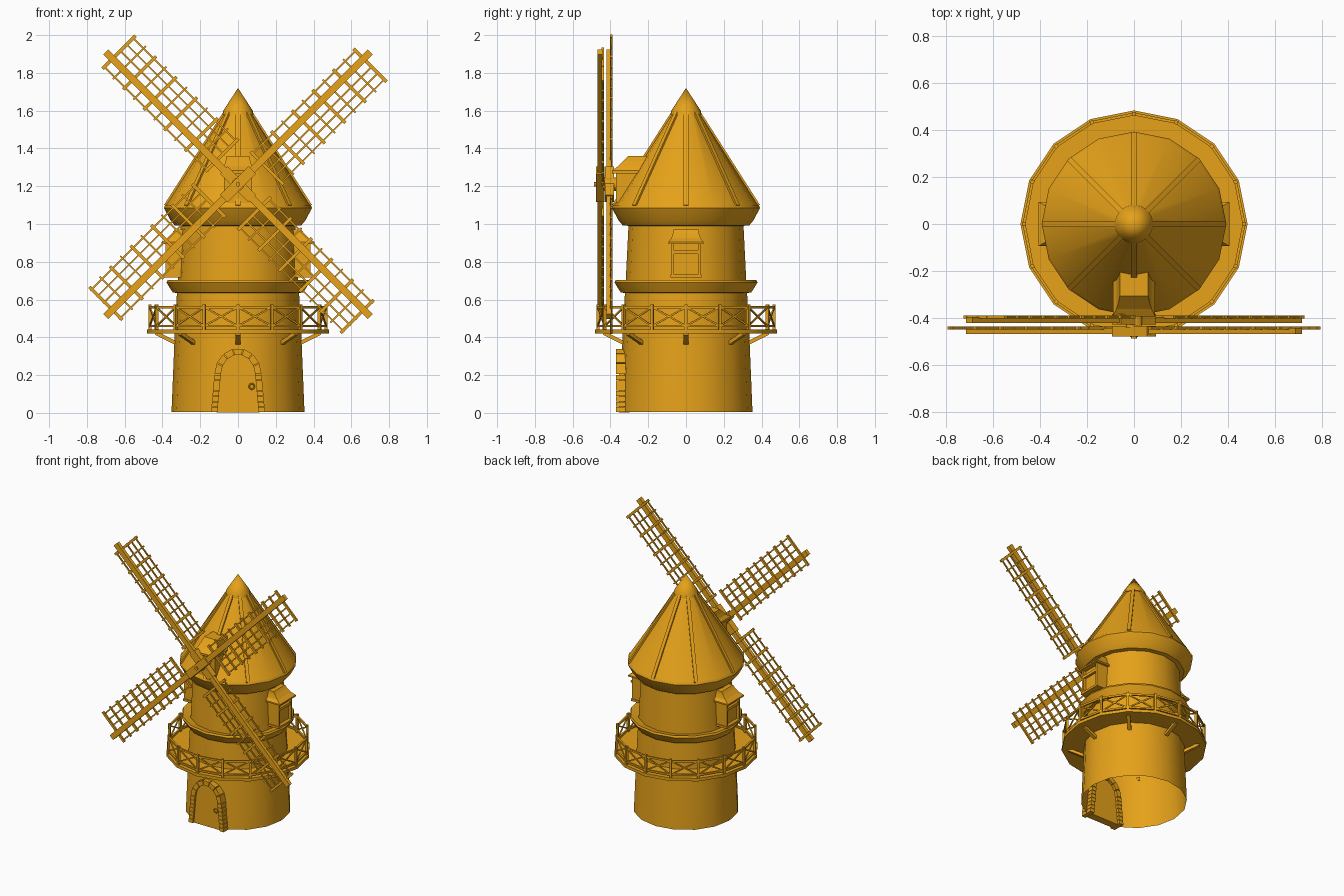
import bpy, bmesh
from math import sin, cos, pi, radians
from mathutils import Vector, Matrix

if "Cube" in bpy.data.objects:
    bpy.data.objects.remove(bpy.data.objects["Cube"])

MAT = bpy.data.materials.new("ochre")
MAT.diffuse_color = (0.79, 0.36, 0.01, 1)
MAT.use_nodes = True
MAT.node_tree.nodes["Principled BSDF"].inputs["Base Color"].default_value = MAT.diffuse_color


def finish(name, bm, smooth=False, fix=True):
    if fix:
        bmesh.ops.recalc_face_normals(bm, faces=bm.faces)
    me = bpy.data.meshes.new(name)
    bm.to_mesh(me)
    bm.free()
    me.materials.append(MAT)
    ob = bpy.data.objects.new(name, me)
    bpy.context.collection.objects.link(ob)
    if smooth:
        bpy.ops.object.select_all(action='DESELECT')
        ob.select_set(True)
        bpy.context.view_layer.objects.active = ob
        bpy.ops.object.shade_smooth_by_angle(angle=radians(30))
    return ob


def lathe(name, profile, n=16):
    """Revolve (radius, z) points, listed bottom to top on the outside."""
    bm = bmesh.new()
    rings = [[bm.verts.new((r * cos(2 * pi * k / n), r * sin(2 * pi * k / n), z))
              for k in range(n)] for r, z in profile]
    for a, b in zip(rings, rings[1:]):
        for k in range(n):
            bm.faces.new((a[k], a[(k + 1) % n], b[(k + 1) % n], b[k]))
    bmesh.ops.remove_doubles(bm, verts=bm.verts, dist=1e-5)
    return finish(name, bm, True, False)


def beam(bm, p, q, w, d, up=(0, 0, 1)):
    """Box from p to q; d is its size along up, w across."""
    p, q, up = Vector(p), Vector(q), Vector(up)
    x = (q - p).normalized()
    y = up.cross(x).normalized()
    z = x.cross(y)
    m = Matrix((x, y, z)).transposed().to_4x4()
    m.translation = (p + q) / 2
    bmesh.ops.create_cube(bm, size=1, matrix=m @ Matrix.Diagonal(((q - p).length, w, d, 1)))


def loft_box(bm, sections, back):
    """Stack of rectangles (half width, front y, z) sharing one back plane."""
    rings = [[bm.verts.new(c) for c in ((-w, back, z), (-w, y, z), (w, y, z), (w, back, z))]
             for w, y, z in sections]
    for a, b in zip(rings, rings[1:]):
        for k in range(4):
            bm.faces.new((a[k], a[(k + 1) % 4], b[(k + 1) % 4], b[k]))
    bm.faces.new(rings[0])
    bm.faces.new(rings[-1])


def polar(r, a, z):
    return Vector((r * cos(a), r * sin(a), z))


# Tower, mouldings and roof
lathe("lower_tower", [(0.352, 0.005), (0.335, 0.42), (0.322, 0.66)])
lathe("upper_tower", [(0.32, 0.68), (0.303, 1.02)])
lathe("middle_ring", [(0.32, 0.635), (0.345, 0.637), (0.36, 0.66), (0.378, 0.69),
                      (0.372, 0.703), (0.315, 0.69)])
lathe("eave_ring", [(0.3, 0.99), (0.335, 0.993), (0.358, 1.02), (0.392, 1.085), (0.385, 1.1)])
lathe("roof", [(0.385, 1.095), (0.07, 1.59)])
lathe("roof_cap", [(0.06, 1.575), (0.082, 1.58), (0.078, 1.6), (0, 1.72)])
bm = bmesh.new()
for k in range(8):
    a = k * pi / 4
    beam(bm, polar(0.385, a, 1.098), polar(0.07, a, 1.592), 0.024, 0.014, (cos(a), sin(a), 0.64))
finish("roof_ribs", bm)

# Balcony with railing and brackets
lathe("balcony_floor", [(0.325, 0.42), (0.482, 0.42), (0.482, 0.442), (0.32, 0.442)])
bm = bmesh.new()
R = 0.467
for k in range(16):
    a, b = k * pi / 8, (k + 1) * pi / 8
    beam(bm, polar(R, a, 0.44), polar(R, a, 0.575), 0.016, 0.016, (cos(a), sin(a), 0))
    for z in (0.46, 0.56):
        beam(bm, polar(R, a, z), polar(R, b, z), 0.012, 0.013)
    n = polar(1, (a + b) / 2, 0)
    beam(bm, polar(R, a, 0.46), polar(R, b, 0.56), 0.009, 0.007, n)
    beam(bm, polar(R, a, 0.56), polar(R, b, 0.46), 0.009, 0.007, n)
finish("balcony_railing", bm)
bm = bmesh.new()
for k in range(8):
    a = k * pi / 4
    beam(bm, polar(0.325, a, 0.368), polar(0.435, a, 0.422), 0.024, 0.02)
finish("balcony_brackets", bm)

# Door: arch outline as (half width scale) points, stones along it


def arch(t, h):
    """Point on the arch, t 0..1 from left foot over to right foot, h = band offset."""
    leg = 0.33
    if t < leg:
        s = t / leg
        return Vector((-(0.126 - 0.018 * s) - h, 0, 0.003 + 0.197 * s))
    if t > 1 - leg:
        p = arch(1 - t, h)
        return Vector((-p.x, 0, p.z))
    a = pi * (1 - (t - leg) / (1 - 2 * leg))
    return Vector(((0.108 + h) * cos(a), 0, 0.2 + (0.125 + h) * sin(a)))


bm = bmesh.new()
N = 21
for k in range(N):
    t0, t1 = (k + 0.04) / N, (k + 0.96) / N
    pts = [arch(t0, -0.017), arch(t0, 0.017), arch(t1, 0.017), arch(t1, -0.017)]
    front = [bm.verts.new((p.x, -0.37, p.z)) for p in pts]
    back = [bm.verts.new((p.x, -0.28, p.z)) for p in pts]
    bm.faces.new(front)
    bm.faces.new(back[::-1])
    for i in range(4):
        bm.faces.new((front[i], front[(i + 1) % 4], back[(i + 1) % 4], back[i]))
finish("door_arch_stones", bm)

bm = bmesh.new()
pts = [arch(k / 30, -0.012) for k in range(31)]
face = bm.faces.new([bm.verts.new((p.x, -0.355, p.z)) for p in pts])
ext = bmesh.ops.extrude_face_region(bm, geom=[face])
for v in ext["geom"]:
    if isinstance(v, bmesh.types.BMVert):
        v.co.y = -0.3
finish("door", bm)
bpy.ops.mesh.primitive_torus_add(major_segments=14, minor_segments=6, major_radius=0.014,
                                 minor_radius=0.004, location=(0.073, -0.362, 0.14),
                                 rotation=(pi / 2, 0, 0))
bpy.context.object.name = "door_ring"
bpy.context.object.data.materials.append(MAT)

# Side windows with flared hoods
for name, side in (("right_window", 1), ("left_window", -1)):
    bm = bmesh.new()
    loft_box(bm, [(0.074, -0.365, 0.73), (0.074, -0.365, 0.905)], -0.28)
    loft_box(bm, [(0.093, -0.405, 0.895), (0.093, -0.405, 0.905), (0.077, -0.375, 0.925),
                  (0.069, -0.35, 0.95), (0.066, -0.335, 0.97)], -0.28)
    loft_box(bm, [(0.083, -0.39, 0.717), (0.083, -0.39, 0.732)], -0.28)
    for x in (-0.07, 0.07):
        beam(bm, (x, -0.335, 0.73), (x, -0.335, 0.9), 0.014, 0.1, (0, 1, 0))
    beam(bm, (-0.07, -0.37, 0.85), (0.07, -0.37, 0.85), 0.02, 0.026, (0, 1, 0))
    bmesh.ops.rotate(bm, verts=bm.verts, matrix=Matrix.Rotation(side * pi / 2, 3, 'Z'))
    finish(name, bm)

# Front housing that carries the sail shaft
bm = bmesh.new()
loft_box(bm, [(0.074, -0.37, 1.11), (0.074, -0.37, 1.275)], -0.18)
loft_box(bm, [(0.09, -0.392, 1.268), (0.09, -0.392, 1.283), (0.074, -0.36, 1.305),
              (0.066, -0.335, 1.33), (0.06, -0.305, 1.36)], -0.18)
finish("shaft_housing", bm)

# Hub and shaft
HZ = 1.21
bm = bmesh.new()
for r, y0, y1 in ((0.035, -0.34, -0.44), (0.012, -0.44, -0.487)):
    m = Matrix.Translation((0, (y0 + y1) / 2, HZ)) @ Matrix.Rotation(pi / 2, 4, 'X')
    bmesh.ops.create_cone(bm, cap_ends=True, segments=12, radius1=r, radius2=r,
                          depth=y0 - y1, matrix=m)
finish("sail_shaft", bm, True)
bm = bmesh.new()
for s in (1, -1):
    y = -0.405 if s < 0 else -0.455
    d = Vector((1, 0, s)) * 0.075
    c = Vector((0, y, HZ))
    beam(bm, c - d, c + d, 0.055, 0.045, (0, 1, 0))
finish("sail_hub", bm)

# Four lattice sails; each stock crosses the hub on its own plane
Y = (0, 1, 0)
for i, name in enumerate(("upper_right", "upper_left", "lower_left", "lower_right")):
    a = pi / 4 + i * pi / 2
    along = Vector((cos(a), 0, sin(a)))
    across = Vector((sin(a), 0, -cos(a)))
    y_stock, y_lattice = ((-0.455, -0.441) if i % 2 == 0 else (-0.408, -0.395))

    def at(u, v, y):
        return Vector((0, y, HZ)) + along * u + across * v

    bm = bmesh.new()
    beam(bm, at(0, 0, y_stock), at(0.99, 0, y_stock), 0.038, 0.026, Y)
    for v in (-0.06, 0.06, 0.107, 0.155):
        beam(bm, at(0.16, v, y_lattice), at(0.95, v, y_lattice), 0.009, 0.008, Y)
    for k in range(11):
        u = 0.17 + 0.77 * k / 10
        w = 0.017 if k % 2 == 0 else 0.009
        beam(bm, at(u, -0.075, y_lattice), at(u, 0.172, y_lattice), w, 0.013, Y)
    finish(name + "_sail", bm)
